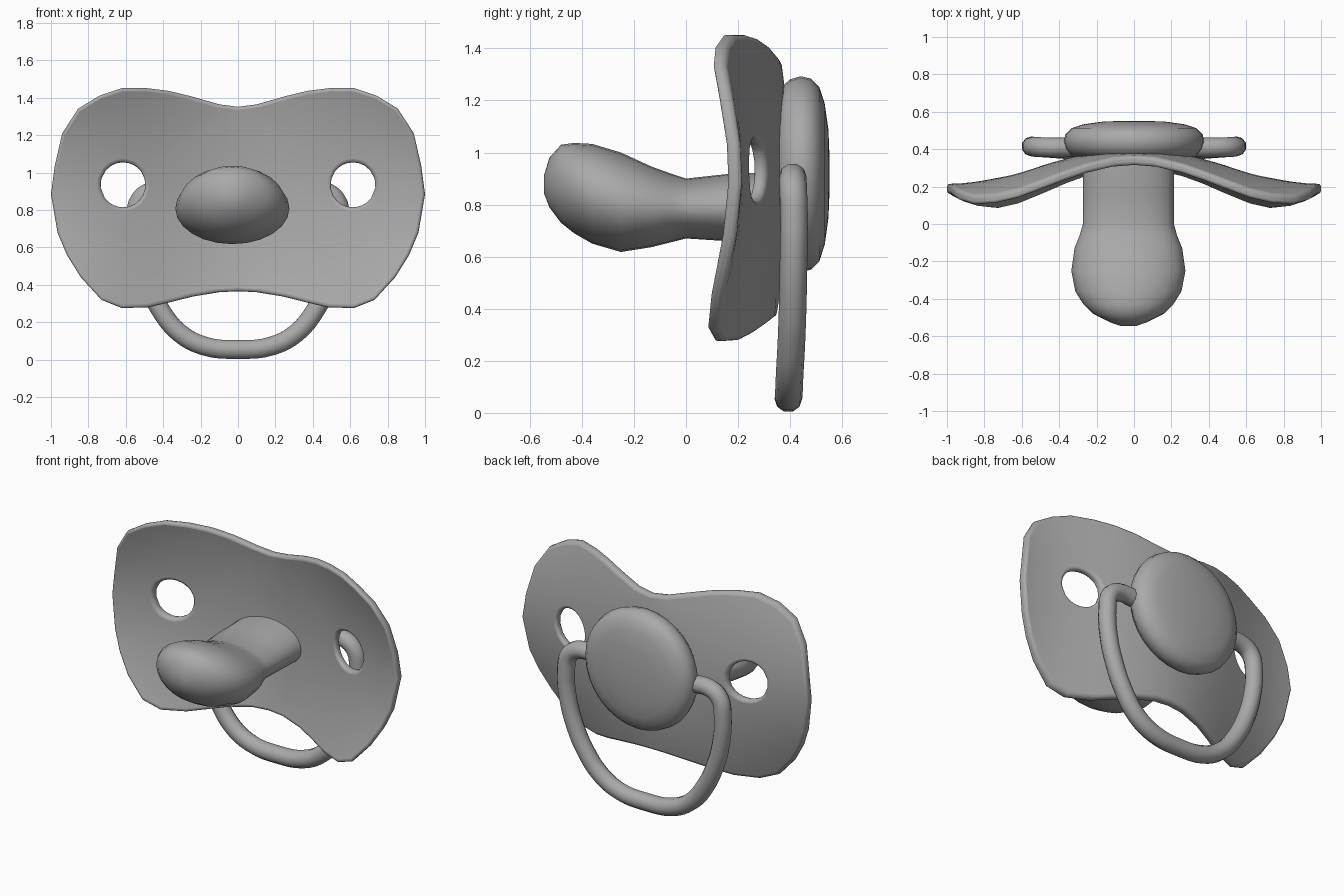
import bpy, bmesh, math
from mathutils import Vector

cube = bpy.data.objects.get("Cube")
if cube:
    bpy.data.objects.remove(cube)

grey = bpy.data.materials.new("soft_grey")
grey.use_nodes = True
grey.diffuse_color = (0.4, 0.4, 0.4, 1)
grey.node_tree.nodes["Principled BSDF"].inputs["Base Color"].default_value = (0.4, 0.4, 0.4, 1)


def finish(name, bm, angle=50):
    """Turn a bmesh into a smooth-shaded grey object."""
    bmesh.ops.recalc_face_normals(bm, faces=bm.faces)
    mesh = bpy.data.meshes.new(name)
    bm.to_mesh(mesh)
    bm.free()
    mesh.materials.append(grey)
    obj = bpy.data.objects.new(name, mesh)
    bpy.context.collection.objects.link(obj)
    bpy.ops.object.select_all(action="DESELECT")
    obj.select_set(True)
    bpy.context.view_layer.objects.active = obj
    bpy.ops.object.shade_smooth_by_angle(angle=math.radians(angle))
    return obj


def bridge(bm, a, b):
    n = len(a)
    for i in range(n):
        bm.faces.new((a[i], a[(i + 1) % n], b[(i + 1) % n], b[i]))


def loft(bm, rings):
    """Skin a list of point rings and cap both ends."""
    loops = [[bm.verts.new(p) for p in ring] for ring in rings]
    for a, b in zip(loops, loops[1:]):
        bridge(bm, a, b)
    bm.faces.new(loops[0])
    bm.faces.new(loops[-1])


def ellipse(cx, y, cz, rx, rz, n):
    return [Vector((cx + rx * math.cos(t), y, cz + rz * math.sin(t)))
            for t in (2 * math.pi * i / n for i in range(n))]


# Curved mouth shield: each half is a set of rings from air hole to outline
def shield_y(x, z):
    return 0.31 + 0.095 * math.cos(math.pi * x) - (0.2 + 0.25 * x * x) * (z - 0.91) ** 2


outline = [(0, 1.352), (.1, 1.365), (.25, 1.408), (.37, 1.437), (.49, 1.452), (.62, 1.452),
           (.74, 1.412), (.855, 1.342), (.94, 1.21), (.98, 1.035), (1, .885), (.965, .68),
           (.915, .56), (.84, .44), (.73, .32), (.62, .276), (.48, .28), (.36, .308),
           (.245, .337), (.1, .361), (0, .366), (0, .6), (0, .85), (0, 1.1)]
hole_x, hole_z, hole_r = 0.615, 0.935, 0.12
bm = bmesh.new()
for side in (1, -1):
    loops = []
    for k in (0, .12, .3, .5, .7, .87, 1):
        loop = []
        for x, z in outline:
            d = Vector((x - hole_x, z - hole_z))
            p = Vector((hole_x, hole_z)) + d.normalized() * (hole_r + (d.length - hole_r) * k)
            loop.append(bm.verts.new((side * p.x, shield_y(p.x, p.y), p.y)))
        loops.append(loop)
    for a, b in zip(loops, loops[1:]):
        bridge(bm, a, b)
bmesh.ops.remove_doubles(bm, verts=bm.verts, dist=0.001)
bmesh.ops.recalc_face_normals(bm, faces=bm.faces)
extruded = bmesh.ops.extrude_face_region(bm, geom=bm.faces[:], use_keep_orig=True)
moved = [v for v in extruded["geom"] if isinstance(v, bmesh.types.BMVert)]
bmesh.ops.translate(bm, verts=moved, vec=(0, -0.052, 0))
shield = finish("mouth_shield", bm)
bevel = shield.modifiers.new("rounded_rim", "BEVEL")
bevel.width = 0.018
bevel.segments = 3
bevel.limit_method = "ANGLE"
bevel.angle_limit = math.radians(45)

# Teat: oval sections (y, half width, top z, bottom z)
sections = [(.36, .243, .925, .65), (.155, .243, .917, .66), (0, .243, .90, .67),
            (-.06, .26, .92, .655), (-.13, .288, .945, .637), (-.25, .305, 1.0, .618),
            (-.36, .284, 1.033, .65), (-.43, .24, 1.037, .69), (-.48, .19, 1.03, .73),
            (-.525, .10, .98, .79), (-.546, .04, .91, .845)]
bm = bmesh.new()
loft(bm, [ellipse(-.03, y, (t + b) / 2, w, (t - b) / 2, 24) for y, w, t, b in sections])
finish("teat", bm)

# Round back button
profile = [(.33, .36), (.364, .40), (.376, .44), (.367, .48), (.335, .512),
           (.27, .533), (.17, .547), (.05, .552)]
bm = bmesh.new()
loft(bm, [ellipse(0, y, .917, r, r, 32) for r, y in profile])
finish("back_button", bm)

# Handle loop hanging from both sides of the button (x, y, z)
half = [(.33, .41, .90), (.46, .41, .90), (.525, .412, .855), (.547, .415, .75),
        (.535, .413, .58), (.49, .41, .42), (.42, .405, .275), (.315, .398, .145),
        (.18, .395, .073)]
path = half + [(0, .393, .055)] + [(-x, y, z) for x, y, z in reversed(half)]
curve = bpy.data.curves.new("handle_loop", "CURVE")
curve.dimensions = "3D"
curve.bevel_depth = 0.053
curve.bevel_resolution = 3
curve.resolution_u = 4
curve.use_fill_caps = True
spline = curve.splines.new("BEZIER")
spline.bezier_points.add(len(path) - 1)
for point, co in zip(spline.bezier_points, path):
    point.co = co
    point.handle_left_type = point.handle_right_type = "AUTO"
curve.materials.append(grey)
handle = bpy.data.objects.new("handle_loop", curve)
bpy.context.collection.objects.link(handle)
bpy.ops.object.select_all(action="DESELECT")
handle.select_set(True)
bpy.context.view_layer.objects.active = handle
bpy.ops.object.convert(target="MESH")
bpy.ops.object.shade_smooth_by_angle(angle=math.radians(50))
